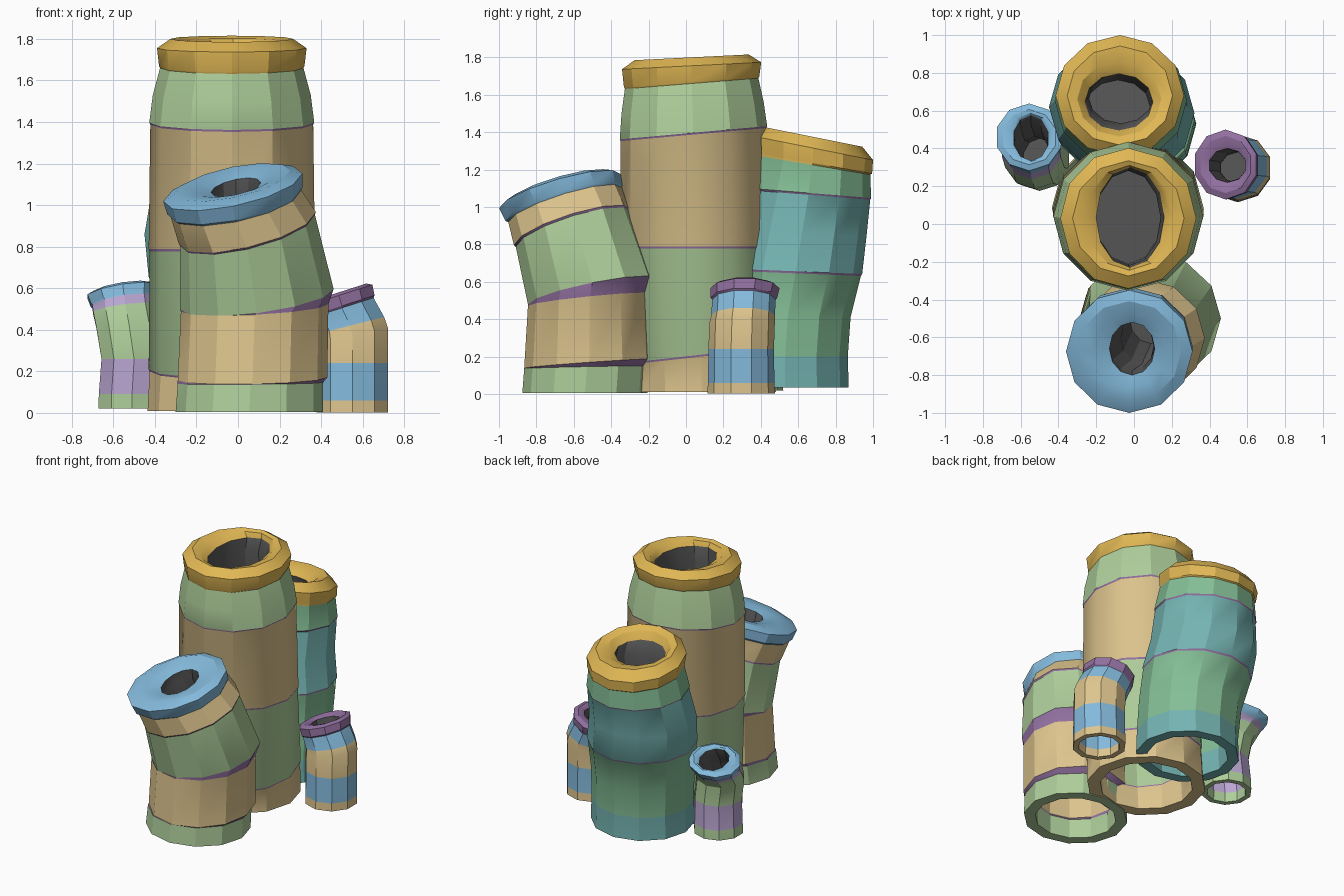
import bpy, bmesh, math


def lin(c):
    c /= 255
    return c / 12.92 if c < 0.04045 else ((c + 0.055) / 1.055) ** 2.4


COLORS = {
    "green": (174, 206, 154), "tan": (222, 197, 142), "yellow": (224, 183, 84),
    "blue": (132, 186, 220), "lavender": (186, 166, 210), "purple": (146, 112, 160),
    "teal": (116, 180, 178), "sea_green": (132, 190, 150), "dark": (88, 88, 88),
}
KEYS = list(COLORS)
MATS = []
for key, rgb in COLORS.items():
    m = bpy.data.materials.new(key)
    m.diffuse_color = (*[lin(c) for c in rgb], 1)
    MATS.append(m)


def tube(name, rings, hole, floor, lift, n=12):
    """rings: (z, x, y, radius x, radius y, slope x, slope y, colour above),
    the last two rings are the rim. hole: (x, y, radius x, radius y).
    floor: index of the ring where the dark cavity ends."""
    bm = bmesh.new()

    def loop(z, x, y, rx, ry, ax, ay, s=1.0):
        out = []
        for i in range(n):
            a = 2 * math.pi * i / n - math.pi / 2
            dx, dy = rx * s * math.cos(a), ry * s * math.sin(a)
            out.append(bm.verts.new((x + dx, y + dy, z + ax * dx + ay * dy)))
        return out

    def bridge(lo, hi, col):
        for i in range(n):
            j = (i + 1) % n
            f = bm.faces.new((lo[i], lo[j], hi[j], hi[i]))
            f.material_index = KEYS.index(col)

    # outer wall with colour bands
    outer = [loop(*r[:7]) for r in rings]
    for k in range(len(rings) - 1):
        bridge(outer[k], outer[k + 1], rings[k][7])
    # rounded lip leading into the mouth
    z, x, y, rx, ry, ax, ay, col = rings[-1]
    hx, hy, hrx, hry = hole
    crest = loop(z + lift, x, y, rx * 0.82, ry * 0.82, ax, ay)
    slope = loop(z + lift * 0.75, (x + hx) / 2, (y + hy) / 2,
                 (rx * 0.78 + hrx) / 2, (ry * 0.78 + hry) / 2, ax, ay)
    mouth = loop(z, hx, hy, hrx, hry, ax, ay)
    bridge(outer[-1], crest, col)
    bridge(crest, slope, col)
    bridge(slope, mouth, col)
    # dark cavity following the bend of the tube
    prev = mouth
    for k in range(len(rings) - 3, floor - 1, -1):
        r = rings[k]
        cur = loop(r[0], r[1], r[2], hrx * 0.95, hry * 0.95, r[5], r[6])
        bridge(prev, cur, "dark")
        prev = cur
    bm.faces.new(prev).material_index = KEYS.index("dark")
    # open underside: ring and inner wall with the same bands
    inner = [loop(*r[:7], 0.78) for r in rings[:floor + 1]]
    bridge(inner[0], outer[0], rings[0][7])
    for k in range(floor):
        bridge(inner[k + 1], inner[k], rings[k][7])
    bridge(prev, inner[floor], "dark")
    bmesh.ops.recalc_face_normals(bm, faces=bm.faces)
    me = bpy.data.meshes.new(name)
    bm.to_mesh(me)
    bm.free()
    for m in MATS:
        me.materials.append(m)
    ob = bpy.data.objects.new(name, me)
    bpy.context.collection.objects.link(ob)
    bpy.ops.object.select_all(action='DESELECT')
    ob.select_set(True)
    bpy.context.view_layer.objects.active = ob
    bpy.ops.object.shade_smooth_by_angle(angle=math.radians(28))


# tall centre tube
tube("centre_tube", [
    (0.01, -0.035, 0.085, 0.40, 0.395, 0, 0, "tan"),
    (0.20, -0.03, 0.08, 0.395, 0.39, 0, 0.11, "purple"),
    (0.21, -0.03, 0.08, 0.40, 0.395, 0, 0.11, "green"),
    (0.777, -0.03, 0.05, 0.395, 0.395, 0, 0, "purple"),
    (0.789, -0.03, 0.05, 0.40, 0.40, 0, 0, "tan"),
    (1.387, -0.03, 0.04, 0.392, 0.39, 0, 0.09, "purple"),
    (1.397, -0.03, 0.04, 0.397, 0.394, 0, 0.09, "green"),
    (1.53, -0.03, 0.035, 0.38, 0.38, 0, 0.085, "green"),
    (1.66, -0.03, 0.03, 0.345, 0.357, 0, 0.08, "yellow"),
    (1.67, -0.03, 0.03, 0.35, 0.362, 0, 0.08, "yellow"),
    (1.755, -0.03, 0.03, 0.36, 0.372, 0, 0.05, "yellow"),
], (-0.02, 0.035, 0.18, 0.265), 5, 0.045)

# leaning front tube
tube("front_tube", [
    (0.005, 0.055, -0.54, 0.355, 0.335, 0, 0, "green"),
    (0.143, 0.06, -0.53, 0.35, 0.335, 0.01, 0.02, "purple"),
    (0.163, 0.07, -0.515, 0.36, 0.35, 0.02, 0.07, "tan"),
    (0.505, 0.08, -0.515, 0.355, 0.33, 0.05, 0.10, "purple"),
    (0.548, 0.09, -0.50, 0.37, 0.345, 0.13, 0.20, "green"),
    (0.88, 0.045, -0.60, 0.325, 0.31, 0.23, 0.30, "purple"),
    (0.89, 0.045, -0.605, 0.33, 0.315, 0.23, 0.30, "tan"),
    (1.01, -0.01, -0.645, 0.315, 0.305, 0.2, 0.30, "blue"),
    (1.02, -0.015, -0.65, 0.325, 0.315, 0.2, 0.30, "blue"),
    (1.085, -0.025, -0.675, 0.335, 0.325, 0.2, 0.28, "blue"),
], (-0.01, -0.66, 0.12, 0.14), 4, 0.025)

# back tube
tube("back_tube", [
    (0.035, -0.02, 0.53, 0.35, 0.34, 0, 0, "teal"),
    (0.20, -0.02, 0.53, 0.345, 0.335, 0, 0, "sea_green"),
    (0.42, -0.03, 0.545, 0.35, 0.335, 0, -0.03, "sea_green"),
    (0.645, -0.055, 0.585, 0.37, 0.35, 0, -0.04, "purple"),
    (0.656, -0.055, 0.587, 0.375, 0.355, 0, -0.04, "teal"),
    (0.86, -0.085, 0.62, 0.365, 0.345, 0, -0.05, "teal"),
    (1.065, -0.07, 0.655, 0.345, 0.33, 0, -0.08, "purple"),
    (1.075, -0.07, 0.655, 0.35, 0.335, 0, -0.08, "sea_green"),
    (1.225, -0.07, 0.675, 0.325, 0.31, 0, -0.17, "yellow"),
    (1.235, -0.07, 0.68, 0.33, 0.315, 0, -0.18, "yellow"),
    (1.315, -0.075, 0.68, 0.34, 0.32, 0, -0.20, "yellow"),
], (-0.08, 0.645, 0.18, 0.15), 5, 0.06)

# small left tube
tube("left_small_tube", [
    (0.02, -0.51, 0.35, 0.17, 0.17, 0, 0, "green"),
    (0.09, -0.51, 0.35, 0.168, 0.168, 0, 0, "lavender"),
    (0.26, -0.50, 0.34, 0.165, 0.165, 0, 0, "green"),
    (0.42, -0.525, 0.35, 0.165, 0.165, 0.05, -0.05, "green"),
    (0.50, -0.542, 0.40, 0.163, 0.163, 0.12, -0.15, "lavender"),
    (0.535, -0.547, 0.43, 0.162, 0.165, 0.15, -0.2, "blue"),
    (0.545, -0.55, 0.44, 0.167, 0.17, 0.15, -0.2, "blue"),
    (0.585, -0.555, 0.46, 0.178, 0.178, 0.15, -0.2, "blue"),
], (-0.545, 0.455, 0.095, 0.12), 2, 0.015, 10)

# small right tube
tube("right_small_tube", [
    (0.003, 0.55, 0.295, 0.18, 0.18, 0, 0, "tan"),
    (0.06, 0.55, 0.295, 0.18, 0.178, 0, 0, "blue"),
    (0.24, 0.55, 0.295, 0.18, 0.175, 0, 0, "tan"),
    (0.38, 0.55, 0.30, 0.18, 0.175, 0.17, 0, "tan"),
    (0.42, 0.54, 0.305, 0.172, 0.17, 0.25, 0, "blue"),
    (0.505, 0.50, 0.31, 0.16, 0.17, 0.32, 0, "purple"),
    (0.515, 0.50, 0.31, 0.165, 0.178, 0.32, 0, "purple"),
    (0.565, 0.485, 0.315, 0.17, 0.185, 0.32, 0, "purple"),
], (0.495, 0.31, 0.1, 0.09), 2, 0.015, 10)
